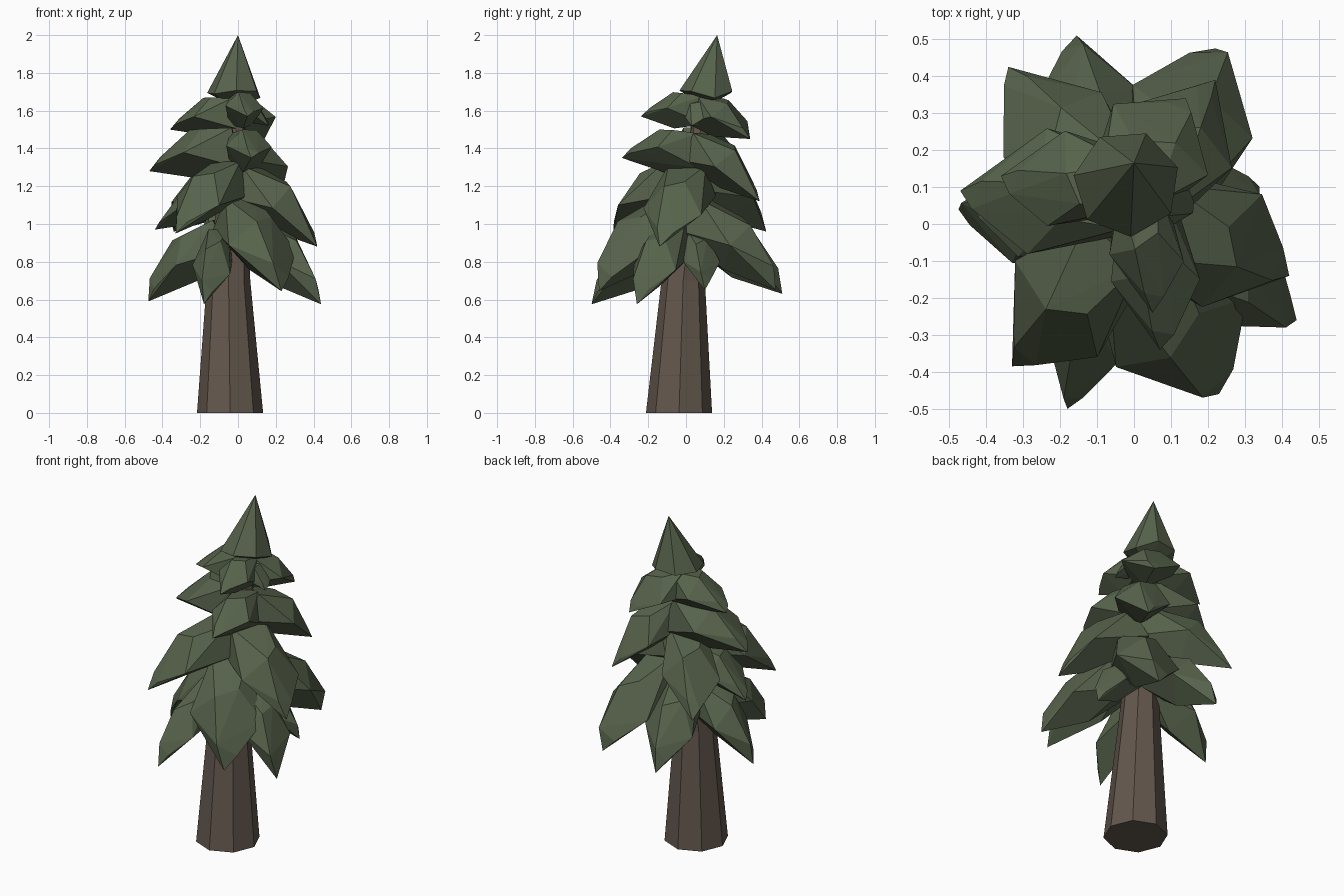
import bpy, bmesh, random
from math import cos, sin, tau
from mathutils import Vector

if "Cube" in bpy.data.objects:
    bpy.data.objects.remove(bpy.data.objects["Cube"])

random.seed(4)


def material(name, rgb):
    m = bpy.data.materials.new(name)
    m.diffuse_color = (*rgb, 1)
    m.use_nodes = True
    m.node_tree.nodes["Principled BSDF"].inputs["Base Color"].default_value = m.diffuse_color
    return m


GREEN = material("needles", (0.095, 0.125, 0.072))
BROWN = material("bark", (0.125, 0.095, 0.074))


def finish(name, bm, mat):
    bmesh.ops.recalc_face_normals(bm, faces=bm.faces)
    me = bpy.data.meshes.new(name)
    bm.to_mesh(me)
    bm.free()
    me.materials.append(mat)
    ob = bpy.data.objects.new(name, me)
    bpy.context.collection.objects.link(ob)


def hull(name, points, mat):
    bm = bmesh.new()
    verts = [bm.verts.new(p) for p in points]
    bmesh.ops.convex_hull(bm, input=verts)
    bmesh.ops.delete(bm, geom=[v for v in bm.verts if not v.link_faces], context="VERTS")
    finish(name, bm, mat)


def ring(c, r, n, turn=0.0):
    return [Vector(c) + Vector((r * cos(tau * i / n + turn), r * sin(tau * i / n + turn), 0)) for i in range(n)]


# Profile of one drooping branch: (along, across, lift)
BRANCH = [(0, .55, 0), (0, -.5, 0), (.3, -.4, .14), (.42, .25, .19),
          (.5, 1, 0), (.58, -1, 0), (.88, -.3, .03)]


def branch(name, tip, root, width, blunt, depth):
    tip, root = Vector(tip), Vector(root)
    axis = tip - root
    side = axis.cross(Vector((0, 0, 1))).normalized()
    up = side.cross(axis).normalized() * axis.length
    # Blunt upper corner of the tip and the heavy underside
    extra = [(.82, .15, blunt), (.1, .6, -depth), (.12, -.6, -depth), (.55, .1, -.8 * depth)]
    pts = [tip]
    for t, u, v in BRANCH + extra:
        t += random.uniform(-.03, .03) if t else 0
        u += random.uniform(-.08, .08)
        pts.append(root + axis * t + side * width * u + up * v)
    hull(name, pts, GREEN)


# Leaning eight-sided trunk
bm = bmesh.new()
rings = [[bm.verts.new(p) for p in ring(c, r, 8)] for c, r in
         [((-.042, -.037, 0), .175), ((-.05, -.015, .7), .115), ((0, .1, 1.7), .035)]]
for lo, hi in zip(rings, rings[1:]):
    for i in range(8):
        j = (i + 1) % 8
        bm.faces.new((lo[i], lo[j], hi[j], hi[i]))
bm.faces.new(rings[0][::-1])
bm.faces.new(rings[-1])
finish("trunk", bm, BROWN)

# Branch tiers: tip, root, half width
LOWER = [((-.155, .51, .63), (-.08, .12, 1.05), .14),
         ((.22, .475, .65), (.09, .1, 1.13), .17),
         ((-.475, .04, .59), (-.13, .02, 1.02), .14),
         ((-.18, -.50, .575), (-.1, -.13, .97), .11),
         ((.23, -.46, .645), (.01, -.1, 1.14), .19),
         ((.44, -.26, .575), (.12, -.07, 1.02), .14),
         ((.34, .1, .65), (.1, .05, .98), .1)]
MIDDLE = [((-.33, -.385, .95), (-.05, -.06, 1.33), .17),
          ((.42, -.14, .88), (.06, .01, 1.31), .18),
          ((-.34, .425, .96), (-.06, .08, 1.34), .16),
          ((-.44, .06, .97), (-.1, .02, 1.24), .13),
          ((.22, .39, 1.12), (.04, .08, 1.48), .15)]
UPPER = [((-.47, .09, 1.28), (-.03, .07, 1.51), .17),
         ((.07, -.34, 1.35), (.03, .06, 1.48), .12),
         ((-.36, .13, 1.5), (-.02, .1, 1.67), .13),
         ((.05, -.24, 1.57), (.02, .09, 1.68), .1),
         ((.14, .34, 1.45), (-.01, .1, 1.68), .15),
         ((.16, .03, 1.52), (.02, .08, 1.67), .09)]
for tier, rows, blunt, depth in (("lower", LOWER, .13, .3), ("middle", MIDDLE, .07, .3),
                                 ("upper", UPPER, .08, .42)):
    for i, row in enumerate(rows):
        branch(f"{tier}_branch_{i + 1}", *row, blunt, depth)

# Pointed crown with an uneven rim
rim = ring((-.02, .11, 1.68), .145, 7, .3)
for p in rim:
    p.z += random.uniform(-.03, .03)
hull("crown_tip", rim + [Vector((0, .165, 2.0)), Vector((-.01, .1, 1.62))], GREEN)
